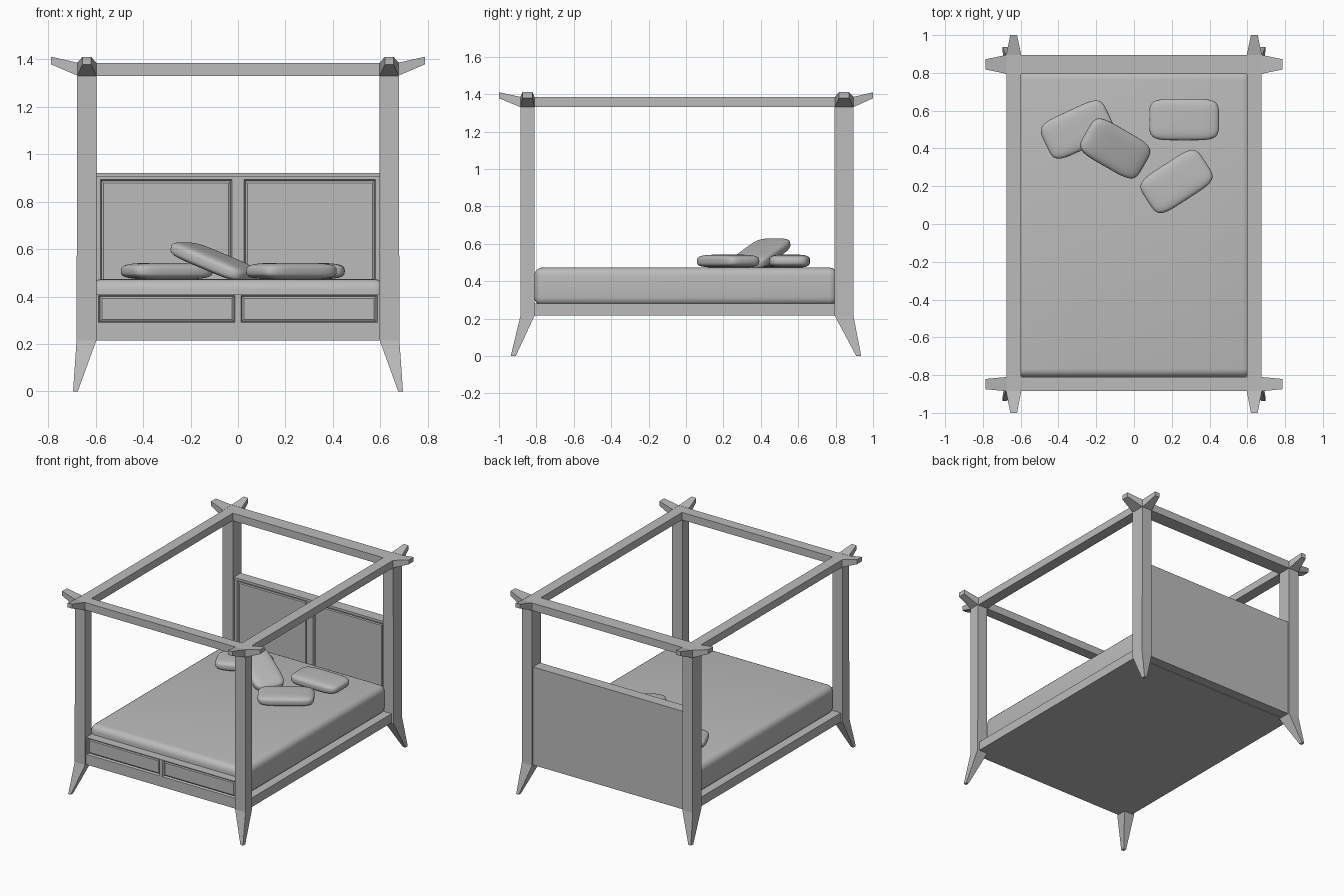
import bpy, bmesh, math
from mathutils import Matrix, Vector

if "Cube" in bpy.data.objects:
    bpy.data.objects.remove(bpy.data.objects["Cube"])

grey = bpy.data.materials.new("soft_grey")
grey.diffuse_color = (0.5, 0.5, 0.5, 1)
grey.use_nodes = True
grey.node_tree.nodes["Principled BSDF"].inputs["Base Color"].default_value = grey.diffuse_color


def finish(bm, name, smooth=False):
    bmesh.ops.recalc_face_normals(bm, faces=bm.faces[:])
    for f in bm.faces:
        f.smooth = smooth
    me = bpy.data.meshes.new(name)
    bm.to_mesh(me)
    bm.free()
    me.materials.append(grey)
    ob = bpy.data.objects.new(name, me)
    bpy.context.collection.objects.link(ob)
    return ob


def box_bm(x0, x1, y0, y1, z0, z1):
    bm = bmesh.new()
    bmesh.ops.create_cube(bm, size=1)
    for v in bm.verts:
        v.co = ((x0 + x1) / 2 + v.co.x * (x1 - x0),
                (y0 + y1) / 2 + v.co.y * (y1 - y0),
                (z0 + z1) / 2 + v.co.z * (z1 - z0))
    return bm


def box(name, *b):
    return finish(box_bm(*b), name)


def rect_z(x0, x1, y0, y1, z):
    return [(x0, y0, z), (x1, y0, z), (x1, y1, z), (x0, y1, z)]


def loft(name, rings):
    # joins four-sided rings into a closed solid
    bm = bmesh.new()
    rs = [[bm.verts.new(p) for p in r] for r in rings]
    bm.faces.new(rs[0])
    bm.faces.new(rs[-1])
    for a, b in zip(rs, rs[1:]):
        for i in range(4):
            j = (i + 1) % 4
            bm.faces.new((a[i], a[j], b[j], b[i]))
    return finish(bm, name)


def panelled_board(name, bounds, panels):
    # board with recessed panels on its front face
    bm = box_bm(*bounds)
    for x0, x1, z0, z1 in panels:
        for co, no in (((x0, 0, 0), (1, 0, 0)), ((x1, 0, 0), (1, 0, 0)),
                       ((0, 0, z0), (0, 0, 1)), ((0, 0, z1), (0, 0, 1))):
            bmesh.ops.bisect_plane(bm, geom=bm.verts[:] + bm.edges[:] + bm.faces[:],
                                   plane_co=co, plane_no=no, dist=1e-5)
    bm.normal_update()
    for x0, x1, z0, z1 in panels:
        fs = []
        for f in bm.faces:
            c = f.calc_center_median()
            if abs(c.y - bounds[2]) < 1e-4 and x0 < c.x < x1 and z0 < c.z < z1:
                fs.append(f)
        bmesh.ops.inset_region(bm, faces=fs, thickness=0.008, depth=-0.014)
        bmesh.ops.inset_region(bm, faces=fs, thickness=0.012, depth=0.006)
    finish(bm, name)


# posts with splayed feet, and the pointed rail ends above them
for sx, side in ((-1, "left"), (1, "right")):
    for sy, end, yi, yo in ((-1, "front", 0.81, 0.885), (1, "back", 0.795, 0.895)):
        X = lambda a, b: (sx * a, sx * b)
        Y = lambda a, b: (sy * a, sy * b)
        loft(f"{end}_{side}_post", [
            rect_z(*X(0.675, 0.695), *Y(0.91, 0.937), 0),
            rect_z(*X(0.597, 0.68), *Y(yi, yo), 0.215),
            rect_z(*X(0.597, 0.678), *Y(yi, yo), 1.33)])
        ym = (yi + yo) / 2
        arm = lambda x, h, z0, z1: [(sx * x, sy * (ym - h), z0), (sx * x, sy * (ym + h), z0),
                                    (sx * x, sy * (ym + h), z1), (sx * x, sy * (ym - h), z1)]
        loft(f"{end}_{side}_side_finial", [arm(0.675, (yo - yi) / 2, 1.33, 1.385),
                                           arm(0.787, 0.027, 1.378, 1.41)])
        arm = lambda y, h, z0, z1: [(sx * (0.637 - h), sy * y, z0), (sx * (0.637 + h), sy * y, z0),
                                    (sx * (0.637 + h), sy * y, z1), (sx * (0.637 - h), sy * y, z1)]
        loft(f"{end}_{side}_end_finial", [arm(yo, 0.04, 1.33, 1.385),
                                          arm(1.0, 0.018, 1.378, 1.41)])
    # canopy side rails
    box(f"{side}_canopy_rail", *sorted((sx * 0.598, sx * 0.675)), -0.81, 0.795, 1.33, 1.384)

# canopy end rails
box("front_canopy_rail", -0.677, 0.677, -0.885, -0.81, 1.33, 1.384)
box("back_canopy_rail", -0.677, 0.677, 0.795, 0.895, 1.33, 1.384)

# base, footboard and headboard
box("bed_base", -0.665, 0.665, -0.82, 0.81, 0.215, 0.28)
panelled_board("footboard", (-0.61, 0.61, -0.875, -0.81, 0.215, 0.41),
               [(-0.587, -0.012, 0.29, 0.405), (0.012, 0.587, 0.29, 0.405)])
panelled_board("headboard", (-0.61, 0.61, 0.815, 0.885, 0.215, 0.905),
               [(-0.58, -0.025, 0.42, 0.892), (0.025, 0.58, 0.42, 0.892)])
box("headboard_cap", -0.61, 0.61, 0.805, 0.885, 0.903, 0.92)

# mattress with soft edges
bm = box_bm(-0.62, 0.62, -0.812, 0.81, 0.27, 0.473)
bmesh.ops.bevel(bm, geom=bm.edges[:], offset=0.045, segments=5, profile=0.5, affect='EDGES')
finish(bm, "mattress", True)


# pillows: rounded cushion blocks
def pillow(name, loc, turn, tilt=0, size=(0.185, 0.11, 0.035)):
    bm = bmesh.new()
    bmesh.ops.create_uvsphere(bm, u_segments=48, v_segments=24, radius=1)
    p = lambda v, e: math.copysign(abs(v) ** e, v) if abs(v) > 1e-6 else 0
    for v in bm.verts:
        r = math.hypot(v.co.x, v.co.y)
        c, s = (v.co.x / r, v.co.y / r) if r > 1e-6 else (0, 0)
        k = p(r, 0.5)
        v.co = Vector((size[0] * k * p(c, 0.42), size[1] * k * p(s, 0.42),
                       size[2] * p(v.co.z, 0.6)))
    bm.transform(Matrix.Translation(loc) @ Matrix.Rotation(math.radians(turn), 4, 'Z')
                 @ Matrix.Rotation(math.radians(tilt), 4, 'Y'))
    finish(bm, name, True)


pillow("back_left_pillow", (-0.30, 0.50, 0.507), 25)
pillow("leaning_pillow", (-0.10, 0.40, 0.547), -30, 20)
pillow("back_right_pillow", (0.265, 0.553, 0.507), 0)
pillow("front_right_pillow", (0.225, 0.225, 0.507), 33)
